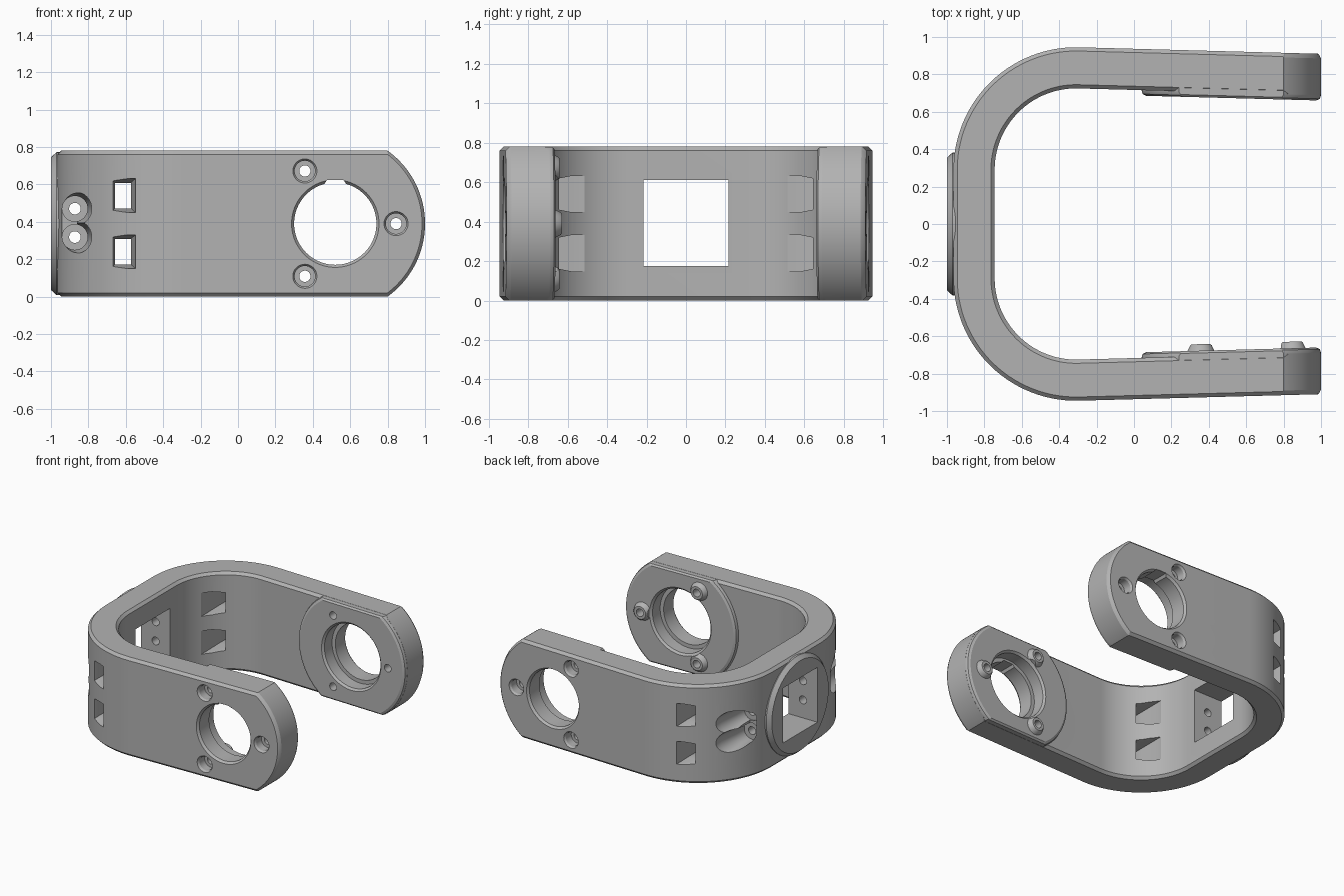
import bpy, bmesh, math
from mathutils import Vector

if "Cube" in bpy.data.objects:
    bpy.data.objects.remove(bpy.data.objects["Cube"])

H, MID = 0.78, 0.39          # height and mid height
CX, CY = -0.31, 0.29         # corner arc centre
TILT = math.radians(1.55)    # arms lean slightly inward
SLOPE = math.tan(TILT)
EX = 0.52                    # centre of the round arm ends

grey = bpy.data.materials.new("grey_plastic")
grey.diffuse_color = (0.45, 0.45, 0.45, 1)
grey.use_nodes = True
grey.node_tree.nodes["Principled BSDF"].inputs["Base Color"].default_value = grey.diffuse_color


def loft(name, rings, closed=False):
    """Skin a list of equal-length vertex rings, capping the ends."""
    bm = bmesh.new()
    vs = [[bm.verts.new(p) for p in r] for r in rings]
    n, m = len(rings[0]), len(rings)
    for i in range(m if closed else m - 1):
        a, b = vs[i], vs[(i + 1) % m]
        for j in range(n):
            k = (j + 1) % n
            bm.faces.new((a[j], a[k], b[k], b[j]))
    if not closed:
        bm.faces.new(vs[0])
        bm.faces.new(vs[-1])
    bmesh.ops.recalc_face_normals(bm, faces=bm.faces)
    me = bpy.data.meshes.new(name)
    bm.to_mesh(me)
    bm.free()
    me.materials.append(grey)
    ob = bpy.data.objects.new(name, me)
    bpy.context.collection.objects.link(ob)
    return ob


def combine(target, tool, op):
    """Apply a boolean and remove the tool."""
    mod = target.modifiers.new("bool", 'BOOLEAN')
    mod.operation, mod.object, mod.solver = op, tool, 'EXACT'
    bpy.context.view_layer.objects.active = target
    bpy.ops.object.modifier_apply(modifier=mod.name)
    bpy.data.objects.remove(tool)


def lean(x, y, z, s):
    """Place a point on an arm; y is given for x = 1."""
    return (x, s * (y + SLOPE * (1 - x)), z)


def lathe(name, profile, cx, cz, s, seg=48, leaning=True):
    """Turn (radius, y) pairs about a y-directed axis."""
    rings = []
    for r, y in profile:
        ring = []
        for i in range(seg):
            a = 2 * math.pi * i / seg
            x, z = cx + r * math.cos(a), cz + r * math.sin(a)
            ring.append(lean(x, y, z, s) if leaning else (x, s * y, z))
        rings.append(ring)
    return loft(name, rings)


def blocks(name, sections, cx, cz, s):
    """Rectangular loft along y from (half width, half height, y)."""
    return loft(name, [[(cx + i * w, s * y, cz + j * h)
                        for i, j in ((-1, -1), (1, -1), (1, 1), (-1, 1))]
                       for w, h, y in sections])


# U-shaped band with chamfered edges
def section(px, py, ang, s):
    o, i, c = 0.655, 0.435, 0.02
    pts = ((o - c, 0), (o, c), (o, H - c), (o - c, H),
           (i + c, H), (i, H - c), (i, c), (i + c, 0))
    return [(px + d * math.cos(ang), s * (py + d * math.sin(ang)), z) for d, z in pts]


half = []
top = math.pi / 2 - TILT
half.append((CX + 1.42 * math.cos(TILT), CY - 1.42 * math.sin(TILT), top))
for i in range(29):
    half.append((CX, CY, top + (math.pi - top) * i / 28))
body = loft("bracket_body", [section(*p, 1) for p in half]
            + [section(*p, -1) for p in reversed(half)])

for s in (1, -1):
    # round off the arm end
    corner = blocks("end_cutter", [(0.225, 0.6, 0.5), (0.225, 0.6, 1.1)], 0.985, MID, s)
    keep = lathe("end_shape", [(0.41, 0.4), (0.48, 0.47), (0.48, 0.885),
                               (0.47, 0.905), (0.40, 0.96), (0.40, 1.3)], EX, MID, s, 128)
    combine(corner, keep, 'DIFFERENCE')
    combine(body, corner, 'DIFFERENCE')

    # raised round pad on the inside, trimmed to the band height
    pad = lathe("inner_pad", [(0.455, 0.66), (0.473, 0.669), (0.479, 0.685),
                              (0.479, 0.80)], EX, MID, s, 128)
    t = 0.001
    bar_pts = ((0.6, 0.06), (0.66, t + 0.012), (0.672, t), (0.9, t),
               (0.9, H - t), (0.672, H - t), (0.66, H - t - 0.012), (0.6, H - 0.06))
    bar = loft("pad_trim", [[lean(x, y, z, s) for y, z in bar_pts] for x in (-0.2, 1.2)])
    combine(pad, bar, 'INTERSECT')
    combine(body, pad, 'UNION')

# round pad on the back
rings = [[(x, r * math.cos(2 * math.pi * i / 96), MID + r * math.sin(2 * math.pi * i / 96))
          for i in range(96)] for x, r in ((-1, 0.355), (-0.97, 0.382), (-0.9, 0.382))]
combine(body, loft("back_pad", rings), 'UNION')

# square window through the back
win = loft("window_cutter", [[(x, 0.215 * i, 0.393 + 0.217 * j)
                              for i, j in ((-1, -1), (1, -1), (1, 1), (-1, 1))]
                             for x in (-1.2, -0.5)])
combine(body, win, 'DIFFERENCE')

screws = [(EX + 0.325 * math.cos(a), MID + 0.325 * math.sin(a))
          for a in (0, 2 * math.pi / 3, -2 * math.pi / 3)]

# tapered collars inside the front arm
for x, z in screws:
    combine(body, lathe("collar", [(0.05, 0.625), (0.058, 0.632), (0.075, 0.668),
                                   (0.075, 0.72)], x, z, -1, 32), 'UNION')

for s in (1, -1):
    # stepped main bore with softened rims
    combine(body, lathe("bore", [(0.268, 0.55), (0.268, 0.657), (0.25, 0.675), (0.25, 0.77),
                                 (0.22, 0.77), (0.22, 0.892), (0.238, 0.915),
                                 (0.238, 1.05)], EX, MID, s, 80), 'DIFFERENCE')
    # small flat key at the top of the bore
    key = ((0.42, 0.54), (0.475, 0.622), (0.565, 0.622), (0.62, 0.54))
    combine(body, loft("bore_key", [[(x, s * y, z) for x, z in key] for y in (0.5, 1.1)]),
            'DIFFERENCE')
    # counterbored screw holes
    for x, z in screws:
        combine(body, lathe("screw_hole", [(0.03, 0.55), (0.03, 0.83), (0.055, 0.83),
                                           (0.055, 0.895), (0.066, 0.912), (0.066, 1.05)],
                            x, z, s, 32), 'DIFFERENCE')
    for z in (0.54, 0.24):
        # strap slots flared at both ends
        combine(body, blocks("strap_slot", [(0.068, 0.092, 0.50), (0.068, 0.092, 0.58),
                                            (0.042, 0.068, 0.70), (0.042, 0.068, 0.80),
                                            (0.066, 0.09, 0.88), (0.066, 0.09, 1.0)],
                             -0.615, z, s), 'DIFFERENCE')
    # twin screw pocket beside the back
    for z in (0.47, 0.318):
        combine(body, lathe("pocket", [(0.031, 0.1), (0.031, 0.42), (0.068, 0.42),
                                       (0.068, 0.52), (0.09, 0.68), (0.09, 0.9)],
                            -0.872, z, s, 40, False), 'DIFFERENCE')
    combine(body, blocks("pocket_joint", [(0.04, 0.075, 0.43), (0.04, 0.075, 0.9)],
                         -0.902, 0.394, s), 'DIFFERENCE')

# smooth curved surfaces, keep crisp edges
bpy.ops.object.select_all(action='DESELECT')
body.select_set(True)
bpy.context.view_layer.objects.active = body
bpy.ops.object.shade_smooth_by_angle(angle=math.radians(25))
